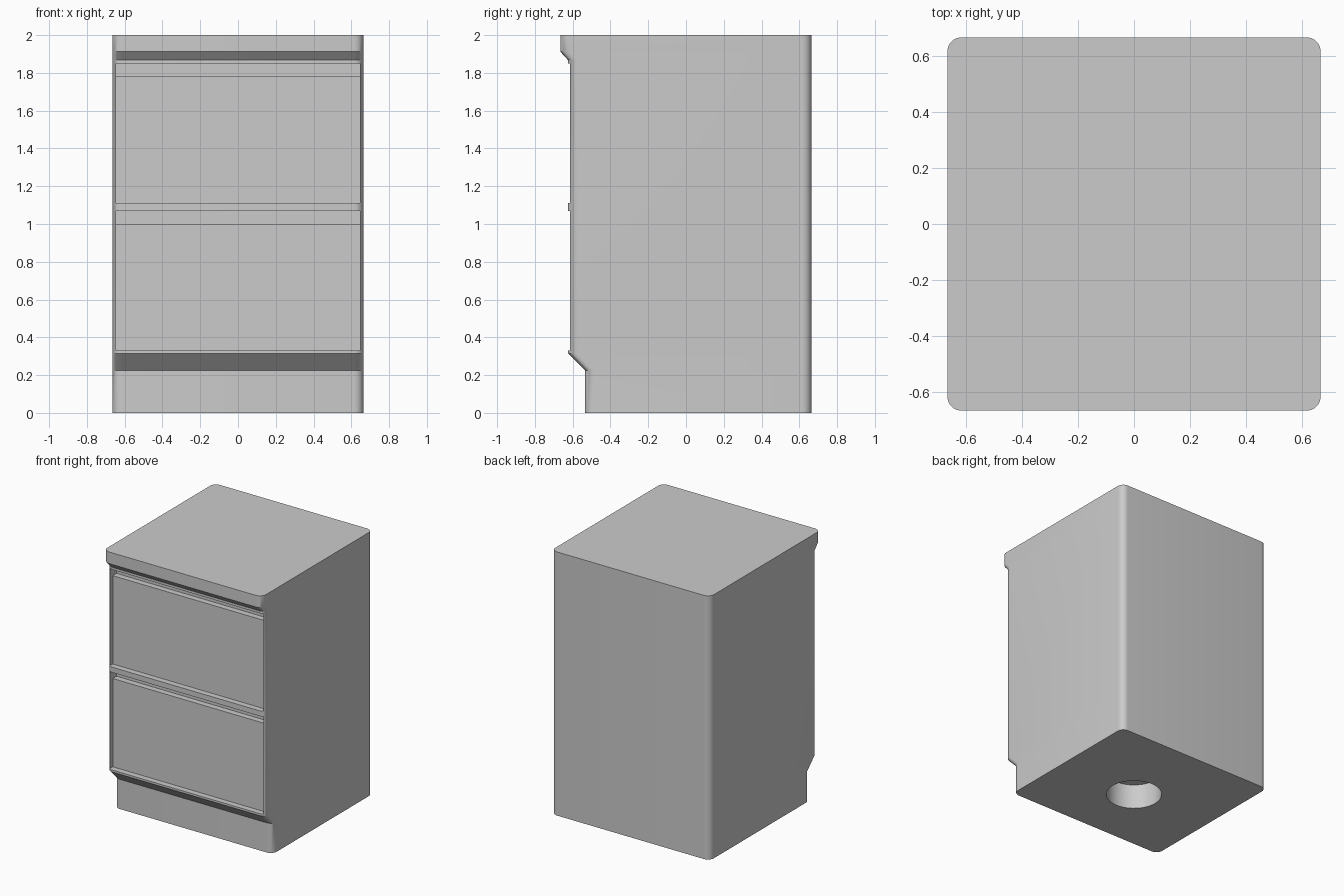
import bpy, bmesh, math

if "Cube" in bpy.data.objects:
    bpy.data.objects.remove(bpy.data.objects["Cube"], do_unlink=True)

HALF, RADIUS, STEPS = 0.665, 0.05, 8
FRONT = -0.625           # plane of the rails

grey = bpy.data.materials.new("light grey")
grey.use_nodes = True
colour = (0.6, 0.6, 0.6, 1)
grey.diffuse_color = colour
grey.node_tree.nodes["Principled BSDF"].inputs["Base Color"].default_value = colour


def finish(name, bm):
    bmesh.ops.recalc_face_normals(bm, faces=bm.faces)
    mesh = bpy.data.meshes.new(name)
    bm.to_mesh(mesh)
    bm.free()
    mesh.materials.append(grey)
    obj = bpy.data.objects.new(name, mesh)
    bpy.context.collection.objects.link(obj)
    return obj


def outline(front):
    """Rounded rectangle from the given front plane to the back."""
    points = []
    corners = [(1, HALF), (-1, HALF), (-1, front), (1, front)]
    for i, (side, y) in enumerate(corners):
        cx = side * (HALF - RADIUS)
        cy = y - RADIUS if y > 0 else y + RADIUS
        for s in range(STEPS + 1):
            a = (i + s / STEPS) * math.pi / 2
            points.append((cx + RADIUS * math.cos(a), cy + RADIUS * math.sin(a)))
    return points


def box_cutter(name, y0, y1, z0, z1, half_x):
    bm = bmesh.new()
    bmesh.ops.create_cube(bm, size=1)
    for v in bm.verts:
        v.co.x *= 2 * half_x
        v.co.y = y0 if v.co.y < 0 else y1
        v.co.z = z0 if v.co.z < 0 else z1
    return finish(name, bm)


def cut(obj, cutter):
    mod = obj.modifiers.new(cutter.name, 'BOOLEAN')
    mod.operation = 'DIFFERENCE'
    mod.solver = 'EXACT'
    mod.object = cutter
    cutter.hide_render = True
    cutter.hide_set(True)
    cutters.append(cutter)


# Carcass: rounded outline lofted through plinth, lower slope, front, overhang
levels = [(0, -0.535), (0.225, -0.535), (0.315, FRONT),
          (1.868, FRONT), (1.912, -HALF), (2, -HALF)]
bm = bmesh.new()
rings = [[bm.verts.new((x, y, z)) for x, y in outline(f)] for z, f in levels]
for low, high in zip(rings, rings[1:]):
    for i in range(len(low)):
        j = (i + 1) % len(low)
        bm.faces.new((low[i], low[j], high[j], high[i]))
bm.faces.new(rings[0])
bm.faces.new(rings[-1])
carcass = finish("cabinet_body", bm)
cutters = []

# Two drawer openings, each with a deeper finger slot along the top
for name, bottom in (("upper", 1.11), ("lower", 0.33)):
    cut(carcass, box_cutter(name + "_drawer_recess", -0.8, FRONT + 0.045,
                            bottom, bottom + 0.74, 0.645))
    cut(carcass, box_cutter(name + "_finger_slot", -0.7, FRONT + 0.09,
                            bottom + 0.67, bottom + 0.74, 0.645))

# Round socket in the underside
bm = bmesh.new()
bmesh.ops.create_cone(bm, cap_ends=True, segments=48, radius1=0.195,
                      radius2=0.195, depth=0.38)
cut(carcass, finish("base_socket", bm))

# Apply the cuts and drop the cutters
bpy.context.view_layer.update()
graph = bpy.context.evaluated_depsgraph_get()
result = bpy.data.meshes.new_from_object(carcass.evaluated_get(graph))
carcass.modifiers.clear()
carcass.data = result
for cutter in cutters:
    bpy.data.objects.remove(cutter, do_unlink=True)

bpy.ops.object.select_all(action='DESELECT')
carcass.select_set(True)
bpy.context.view_layer.objects.active = carcass
bpy.ops.object.shade_smooth_by_angle(angle=math.radians(30))
